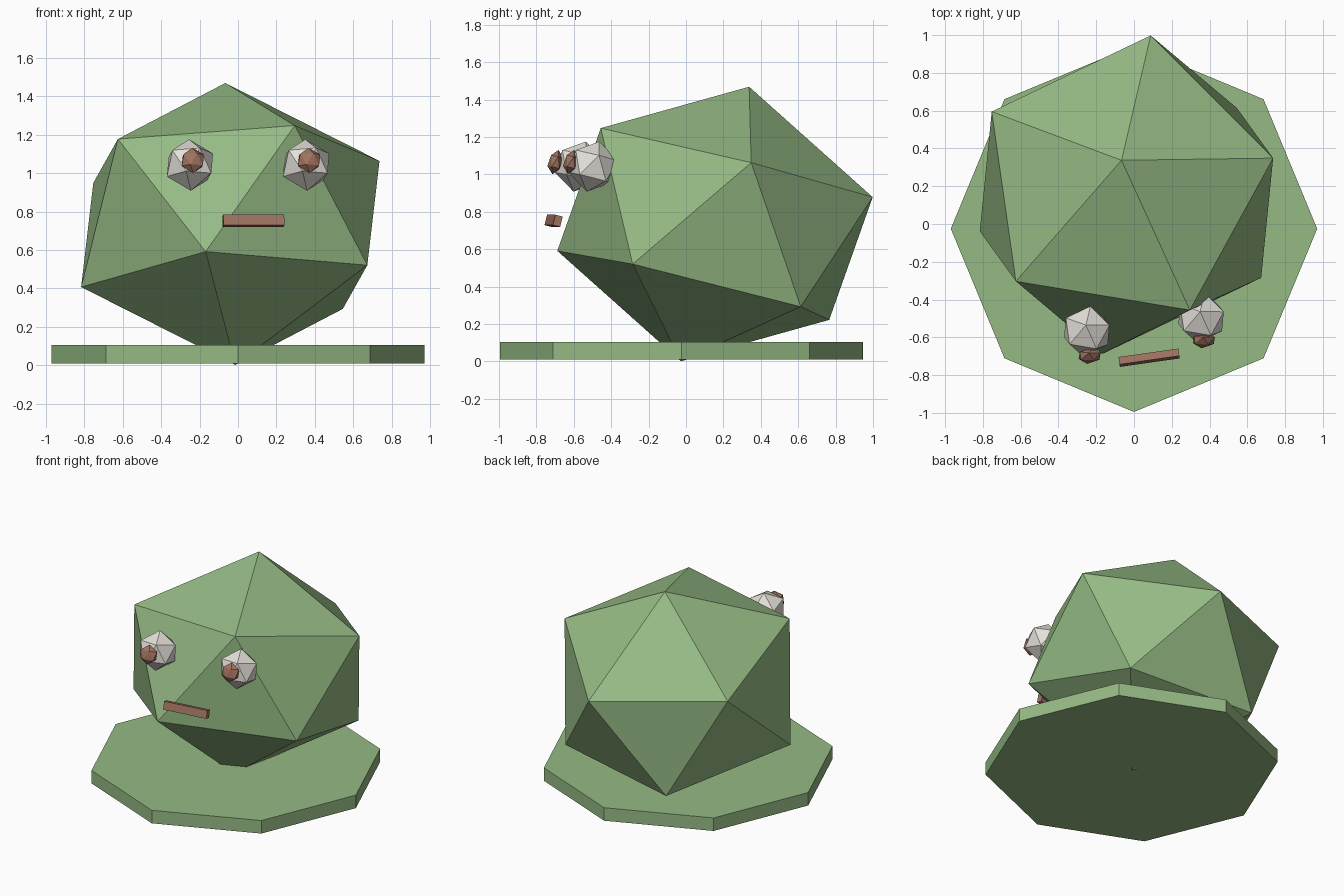
import bpy
from math import radians

cube = bpy.data.objects.get("Cube")
if cube:
    bpy.data.objects.remove(cube, do_unlink=True)


def material(name, rgb):
    mat = bpy.data.materials.new(name)
    mat.use_nodes = True
    mat.diffuse_color = (*rgb, 1)
    bsdf = next(n for n in mat.node_tree.nodes if n.type == 'BSDF_PRINCIPLED')
    bsdf.inputs["Base Color"].default_value = (*rgb, 1)
    return mat


GREEN = material("leaf_green", (0.30, 0.49, 0.23))
WHITE = material("warm_white", (0.78, 0.75, 0.70))
BROWN = material("brown", (0.35, 0.17, 0.115))

# The whole head leans back and turns slightly
TILT = (radians(-14.1), 0, radians(8.1))


def finish(name, mat, scale=(1, 1, 1)):
    obj = bpy.context.object
    obj.name = obj.data.name = name
    obj.scale = scale
    obj.data.materials.append(mat)
    return obj


def gem(name, centre, radius, mat, scale=(1, 1, 1)):
    bpy.ops.mesh.primitive_ico_sphere_add(
        subdivisions=1, radius=radius, location=centre, rotation=TILT)
    return finish(name, mat, scale)


# Flat octagonal base with a corner pointing forward
bpy.ops.mesh.primitive_cylinder_add(
    vertices=8, radius=0.97, depth=0.095, location=(0, -0.025, 0.0575))
finish("base", GREEN)

# Squashed faceted body
gem("body", (-0.04, 0.155, 0.735), 0.89, GREEN, (1, 1, 0.85))

# Eyes with flattened pupils
for side, eye, pupil in (
        ("right", (-0.25, -0.568, 1.042), (-0.235, -0.698, 1.066)),
        ("left", (0.355, -0.497, 1.042), (0.37, -0.615, 1.066))):
    gem(side + "_eye", eye, 0.138, WHITE)
    gem(side + "_pupil", pupil, 0.067, BROWN, (1, 0.6, 1))

# Straight mouth bar
bpy.ops.mesh.primitive_cube_add(
    size=1, location=(0.08, -0.708, 0.752), rotation=TILT)
finish("mouth", BROWN, (0.32, 0.04, 0.057))
